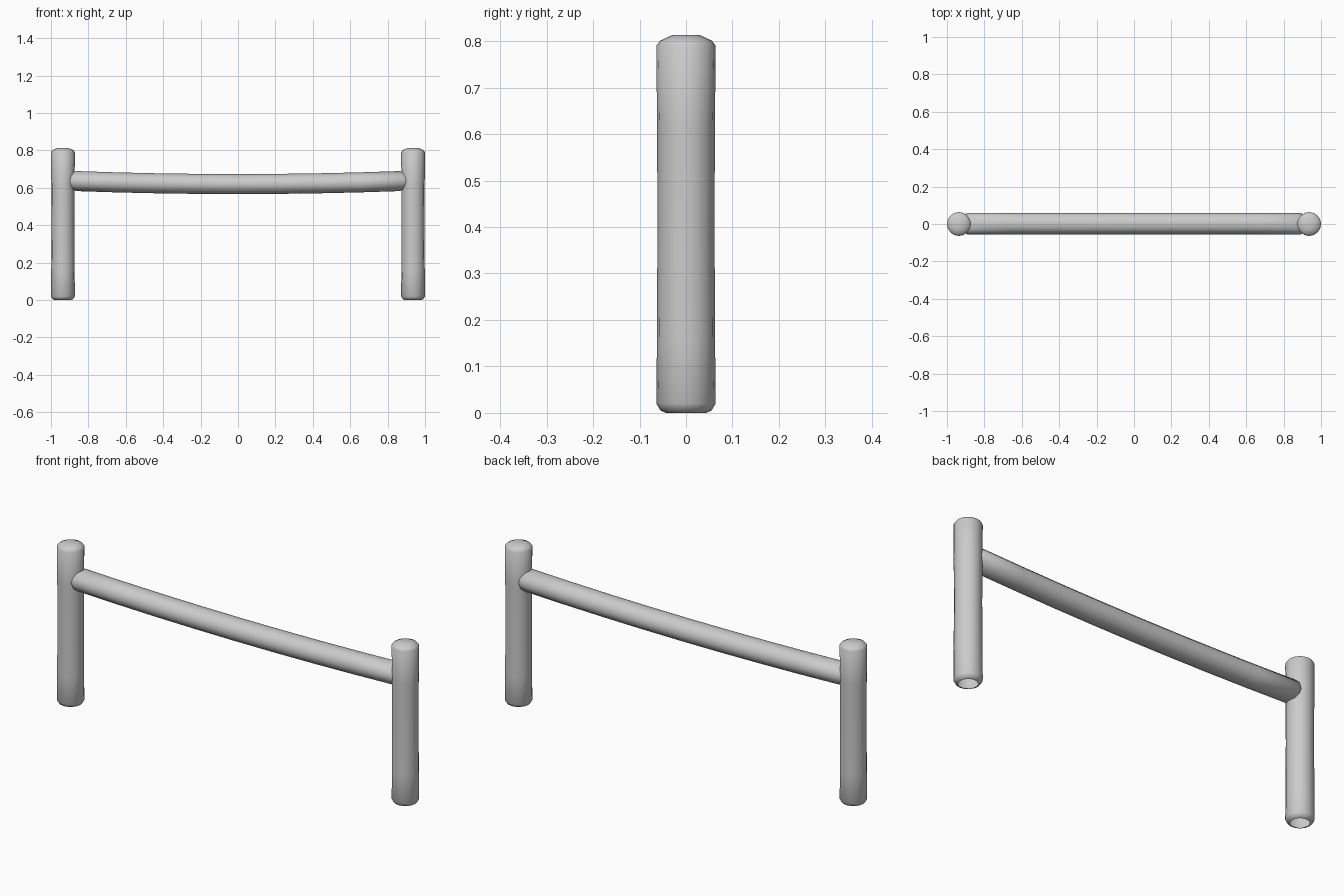
import bpy, bmesh
from math import sin, cos, pi, radians

if "Cube" in bpy.data.objects:
    bpy.data.objects.remove(bpy.data.objects["Cube"])


def loft(name, rings, close_end=False):
    """Skin a list of equal-length vertex rings into a smooth object."""
    bm = bmesh.new()
    loops = [[bm.verts.new(p) for p in ring] for ring in rings]
    n = len(loops[0])
    for a, b in zip(loops, loops[1:]):
        for i in range(n):
            j = (i + 1) % n
            bm.faces.new((a[i], a[j], b[j], b[i]))
    if close_end:
        bm.faces.new(loops[-1])
    bmesh.ops.recalc_face_normals(bm, faces=bm.faces)
    mesh = bpy.data.meshes.new(name)
    bm.to_mesh(mesh)
    bm.free()
    ob = bpy.data.objects.new(name, mesh)
    bpy.context.collection.objects.link(ob)
    bpy.ops.object.select_all(action='DESELECT')
    ob.select_set(True)
    bpy.context.view_layer.objects.active = ob
    bpy.ops.object.shade_smooth_by_angle(angle=radians(50))
    return ob


# Posts: rounded top, chamfered foot left open underneath
SIDES = 16
profile = [(0.043, 0.0), (0.055, 0.005), (0.064, 0.02), (0.0625, 0.16),
           (0.0615, 0.4), (0.0622, 0.62), (0.064, 0.79), (0.056, 0.801),
           (0.03, 0.813)]
for side, x in (("left", -0.936), ("right", 0.936)):
    rings = [[(x + r * cos(2 * pi * i / SIDES), r * sin(2 * pi * i / SIDES), z)
              for i in range(SIDES)] for r, z in profile]
    loft(side + "_post", rings, close_end=True)

# Rail: slightly sagging bar whose ends are saddled around the posts
RAIL_SIDES = 12
SPANS = 8


def rail_ring(t, scale=1.0, push=0.0):
    ring = []
    for i in range(RAIL_SIDES):
        a = 2 * pi * i / RAIL_SIDES
        x = t * (0.866 + 0.026 * abs(cos(a)) + push)
        z = 0.620 + 0.016 * t * t
        ring.append((x, 0.002 + 0.058 * scale * cos(a),
                     z + 0.0535 * scale * sin(a)))
    return ring


rings = [rail_ring(-1 + 2 * k / SPANS) for k in range(SPANS + 1)]
rings = [rail_ring(-1, 0.8, 0.012)] + rings + [rail_ring(1, 0.8, 0.012)]
loft("sagging_rail", rings)
